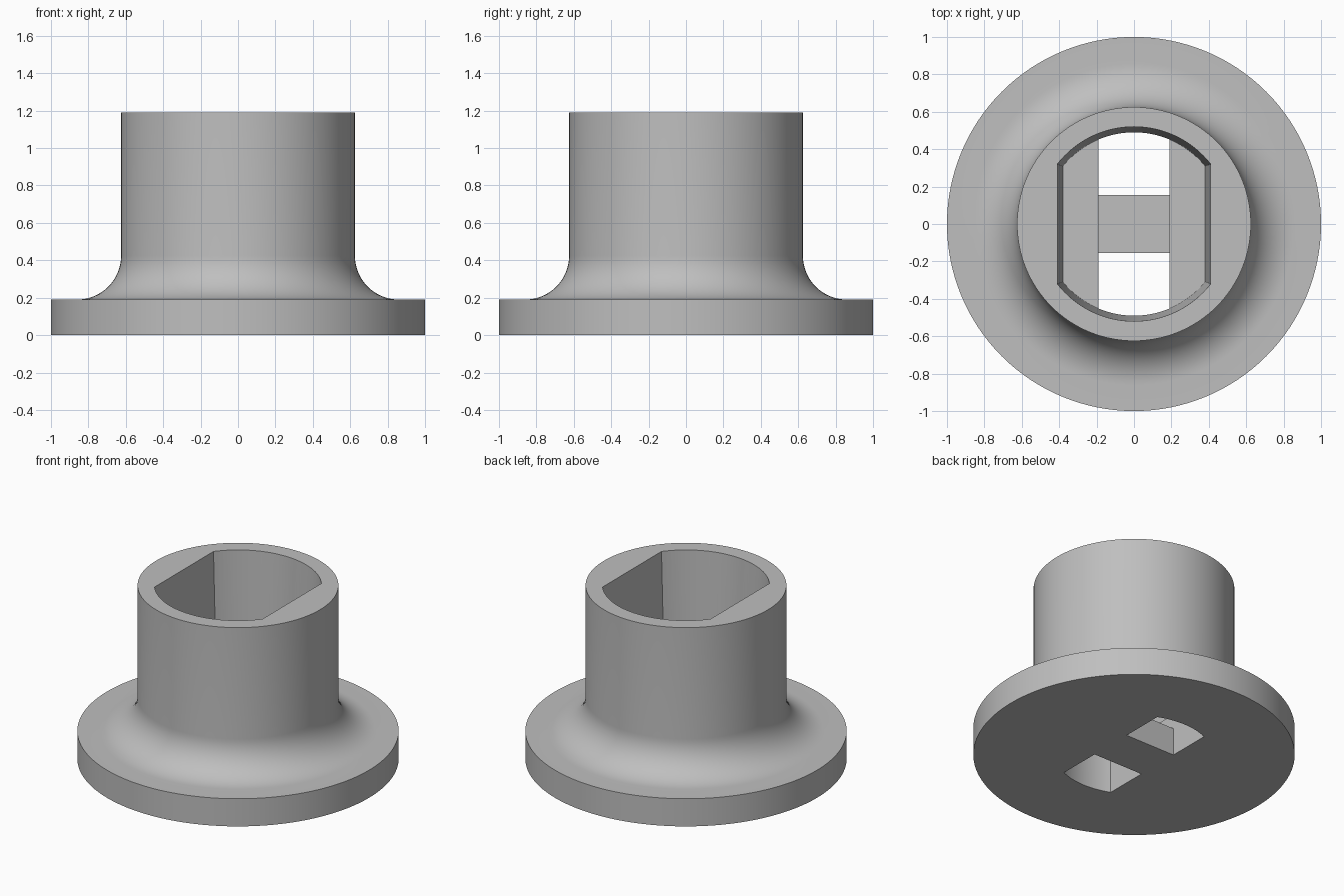
import bpy, bmesh, math

if "Cube" in bpy.data.objects:
    bpy.data.objects.remove(bpy.data.objects["Cube"])

SEG = 128
POCKET_FLOOR = 0.29
BRIDGE_TOP = 0.19

grey = bpy.data.materials.new("plain grey")
grey.diffuse_color = (0.52, 0.52, 0.52, 1)
grey.use_nodes = True
grey.node_tree.nodes["Principled BSDF"].inputs["Base Color"].default_value = grey.diffuse_color


def make_object(name, bm):
    bmesh.ops.recalc_face_normals(bm, faces=bm.faces)
    mesh = bpy.data.meshes.new(name)
    bm.to_mesh(mesh)
    bm.free()
    mesh.materials.append(grey)
    obj = bpy.data.objects.new(name, mesh)
    bpy.context.collection.objects.link(obj)
    return obj


def loft(name, rings):
    """Closed solid through matching rings of 3D points, capped at both ends."""
    bm = bmesh.new()
    loops = [[bm.verts.new(p) for p in ring] for ring in rings]
    n = len(loops[0])
    for a, b in zip(loops, loops[1:]):
        for i in range(n):
            j = (i + 1) % n
            bm.faces.new((a[i], a[j], b[j], b[i]))
    bm.faces.new(loops[0])
    bm.faces.new(loops[-1])
    return make_object(name, bm)


def arc(radius, half_width, steps=32):
    """Arc about +y, running from +half_width to -half_width in x."""
    a = math.asin(half_width / radius)
    return [(radius * math.sin(a - 2 * a * i / steps),
             radius * math.cos(a - 2 * a * i / steps)) for i in range(steps + 1)]


def double_d(radius, half_width):
    top = arc(radius, half_width)
    return top + [(-x, -y) for x, y in top]


def at(points, z):
    return [(x, y, z) for x, y in points]


# Turned body: round flange, concave fillet and straight collar
profile = [(1, 0), (1, 0.19)]
for i in range(17):
    t = math.radians(90 * i / 16)
    profile.append((0.86 - 0.235 * math.sin(t), 0.425 - 0.235 * math.cos(t)))
profile.append((0.625, 1.19))
body = loft("flanged_collar", [
    [(r * math.cos(2 * math.pi * k / SEG), r * math.sin(2 * math.pi * k / SEG), z)
     for k in range(SEG)] for r, z in profile])

# Tapered socket with two flat sides, extended a little above the rim
grow = (1.25 - POCKET_FLOOR) / (1.19 - POCKET_FLOOR)
cutters = [
    loft("socket_cutter", [at(double_d(0.49, 0.38), POCKET_FLOOR),
                           at(double_d(0.49 + 0.03 * grow, 0.38 + 0.03 * grow), 1.25)]),
    # Channel across the socket floor, above the bridge
    loft("channel_cutter", [at(double_d(0.49, 0.19), z)
                            for z in (BRIDGE_TOP, POCKET_FLOOR + 0.01)]),
]

# Two slots through the flange, leaving a bridge between them
slot = arc(0.49, 0.19) + [(-0.19, 0.155), (0.19, 0.155)]
for side, name in ((1, "back_slot_cutter"), (-1, "front_slot_cutter")):
    outline = [(side * x, side * y) for x, y in slot]
    cutters.append(loft(name, [at(outline, z) for z in (-0.1, BRIDGE_TOP + 0.05)]))

for cutter in cutters:
    cutter.hide_render = True
    mod = body.modifiers.new(cutter.name, 'BOOLEAN')
    mod.operation = 'DIFFERENCE'
    mod.solver = 'EXACT'
    mod.object = cutter

# Bake the cuts, then remove the cutters
depsgraph = bpy.context.evaluated_depsgraph_get()
body_mesh = bpy.data.meshes.new_from_object(body.evaluated_get(depsgraph))
body.modifiers.clear()
body.data = body_mesh
for cutter in cutters:
    bpy.data.objects.remove(cutter)

bpy.context.view_layer.objects.active = body
body.select_set(True)
bpy.ops.object.shade_smooth_by_angle(angle=math.radians(30))
